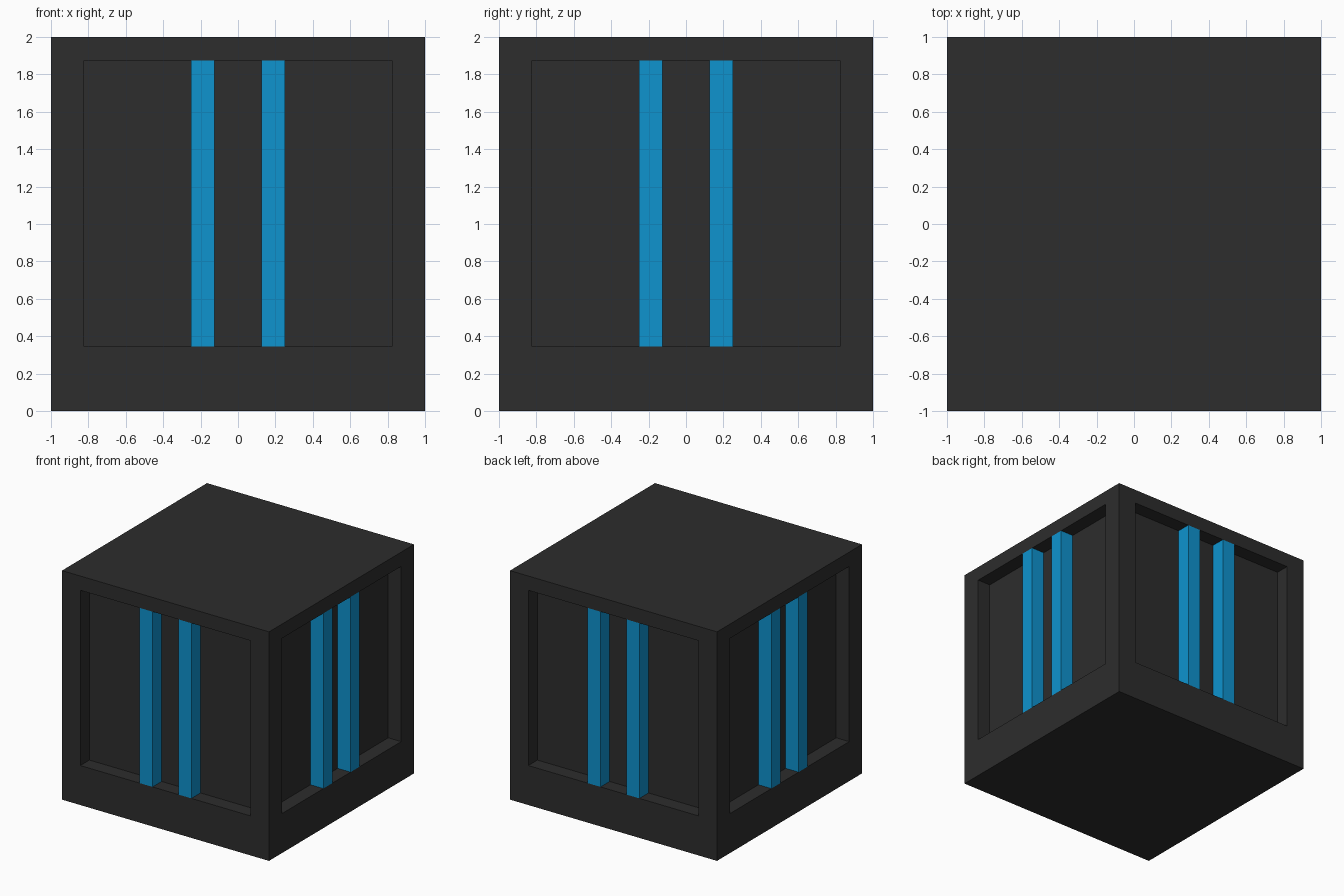
import bpy, bmesh, math
from mathutils import Matrix

if "Cube" in bpy.data.objects:
    bpy.data.objects.remove(bpy.data.objects["Cube"])

HALF, DEPTH = 1.0, 0.125          # half cube size, recess depth
Z_LOW, Z_HIGH = 0.345, 1.875      # recess floor and ceiling


def material(name, colour):
    m = bpy.data.materials.new(name)
    m.diffuse_color = (*colour, 1)
    m.use_nodes = True
    m.node_tree.nodes["Principled BSDF"].inputs["Base Color"].default_value = m.diffuse_color
    return m


def add_object(name, bm, mat):
    mesh = bpy.data.meshes.new(name)
    bm.to_mesh(mesh)
    bm.free()
    mesh.materials.append(mat)
    obj = bpy.data.objects.new(name, mesh)
    bpy.context.collection.objects.link(obj)
    return obj


charcoal = material("charcoal", (0.026, 0.026, 0.026))
blue = material("bright blue", (0.0044, 0.292, 0.624))

# Cube body with a recessed panel in each of the four sides
bm = bmesh.new()
bmesh.ops.create_cube(bm, size=2, matrix=Matrix.Translation((0, 0, 1)))
bm.normal_update()
sides = [f for f in bm.faces if abs(f.normal.z) < 0.5]
bmesh.ops.inset_individual(bm, faces=sides, thickness=0.25, depth=0)
for v in {v for f in sides for v in f.verts}:
    v.co.z = Z_HIGH if v.co.z > 1 else Z_LOW
bm.normal_update()
walls = bmesh.ops.extrude_discrete_faces(bm, faces=sides)["faces"]
for f in walls:
    f.normal_update()
    bmesh.ops.translate(bm, verts=f.verts, vec=-f.normal * DEPTH)
bmesh.ops.recalc_face_normals(bm, faces=bm.faces)
add_object("cube_body", bm, charcoal)

# Two upright bars in each recess, flush with the outer face
for i, side in enumerate(("front", "right", "back", "left")):
    bm = bmesh.new()
    for x in (-0.1875, 0.1875):
        m = (Matrix.Rotation(i * math.pi / 2, 4, 'Z')
             @ Matrix.Translation((x, -HALF + DEPTH / 2, (Z_LOW + Z_HIGH) / 2))
             @ Matrix.Diagonal((0.125, DEPTH, Z_HIGH - Z_LOW, 1)))
        bmesh.ops.create_cube(bm, size=1, matrix=m)
    add_object(side + "_bars", bm, blue)
